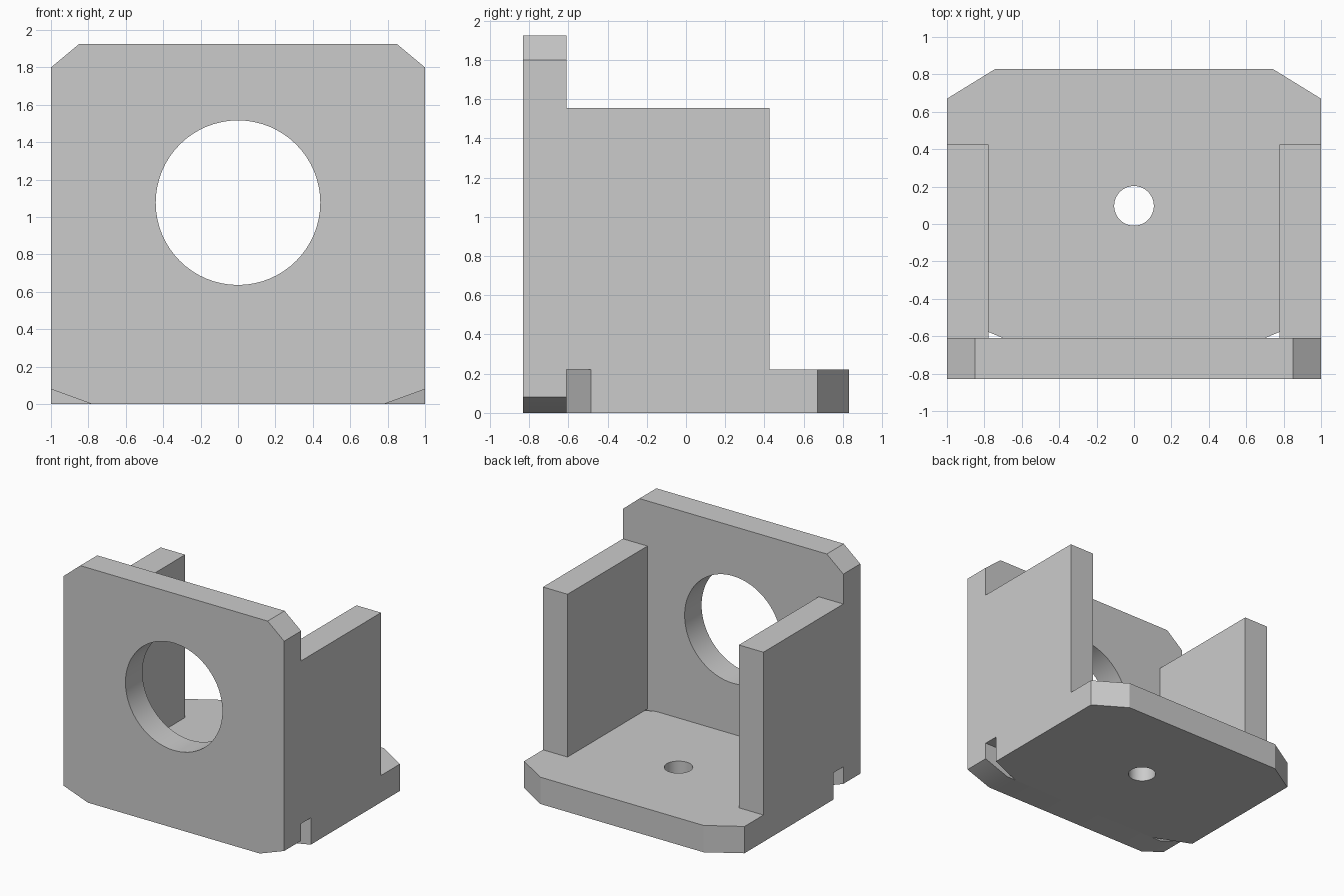
import bpy
import bmesh
from math import pi, radians
from mathutils import Matrix, Vector

default_cube = bpy.data.objects.get("Cube")
if default_cube:
    bpy.data.objects.remove(default_cube, do_unlink=True)

# Single grey material
grey = bpy.data.materials.new("plain_grey")
grey.use_nodes = True
colour = (0.6, 0.6, 0.6, 1)
grey.diffuse_color = colour
grey.node_tree.nodes["Principled BSDF"].inputs["Base Color"].default_value = colour


def finish(name, bm):
    bmesh.ops.recalc_face_normals(bm, faces=bm.faces)
    mesh = bpy.data.meshes.new(name)
    bm.to_mesh(mesh)
    bm.free()
    mesh.materials.append(grey)
    obj = bpy.data.objects.new(name, mesh)
    bpy.context.collection.objects.link(obj)
    return obj


def prism(name, half_outline, to_point, sweep):
    """Mirror a right-hand outline in x, then extrude it along sweep."""
    outline = half_outline + [(-x, v) for x, v in reversed(half_outline)]
    bm = bmesh.new()
    face = bm.faces.new([bm.verts.new(to_point(x, v)) for x, v in outline])
    out = bmesh.ops.extrude_face_region(bm, geom=[face])
    moved = [g for g in out["geom"] if isinstance(g, bmesh.types.BMVert)]
    bmesh.ops.translate(bm, verts=moved, vec=sweep)
    return finish(name, bm)


def drill(obj, centre, radius, axis):
    """Cut a round through-hole along the given axis."""
    bm = bmesh.new()
    turn = Vector((0, 0, 1)).rotation_difference(Vector(axis)).to_matrix().to_4x4()
    bmesh.ops.create_cone(bm, cap_ends=True, segments=64, radius1=radius,
                          radius2=radius, depth=0.6,
                          matrix=Matrix.Translation(centre) @ turn)
    cutter = finish(obj.name + "_hole_cutter", bm)
    cutter.hide_render = True
    mod = obj.modifiers.new("hole", 'BOOLEAN')
    mod.operation = 'DIFFERENCE'
    mod.solver = 'EXACT'
    mod.object = cutter
    bpy.ops.object.select_all(action='DESELECT')
    obj.select_set(True)
    bpy.context.view_layer.objects.active = obj
    bpy.ops.object.modifier_apply(modifier=mod.name)
    bpy.data.objects.remove(cutter, do_unlink=True)
    bpy.ops.object.shade_smooth_by_angle(angle=radians(20))


# Upright front plate with clipped corners and a large opening
front_plate = prism("front_plate",
                    [(0.78, 0), (1, 0.08), (1, 1.8), (0.85, 1.925)],
                    lambda x, z: (x, -0.83, z), (0, 0.22, 0))
drill(front_plate, (0, -0.72, 1.077), 0.44, (0, 1, 0))

# Floor plate with clipped corners and a small bolt hole
base_plate = prism("base_plate",
                   [(0.7, -0.61), (1, -0.485), (1, 0.67), (0.74, 0.83)],
                   lambda x, y: (x, y, 0), (0, 0, 0.22))
drill(base_plate, (0, 0.097, 0.11), 0.106, (0, 0, 1))

# Side walls standing on the floor behind the front plate
for side, name in ((1, "left_wall"), (-1, "right_wall")):
    bm = bmesh.new()
    bmesh.ops.create_cube(bm, size=1)
    bmesh.ops.scale(bm, verts=bm.verts, vec=(0.223, 1.035, 1.335))
    bmesh.ops.translate(bm, verts=bm.verts, vec=(side * 0.8885, -0.0925, 0.8875))
    finish(name, bm)
